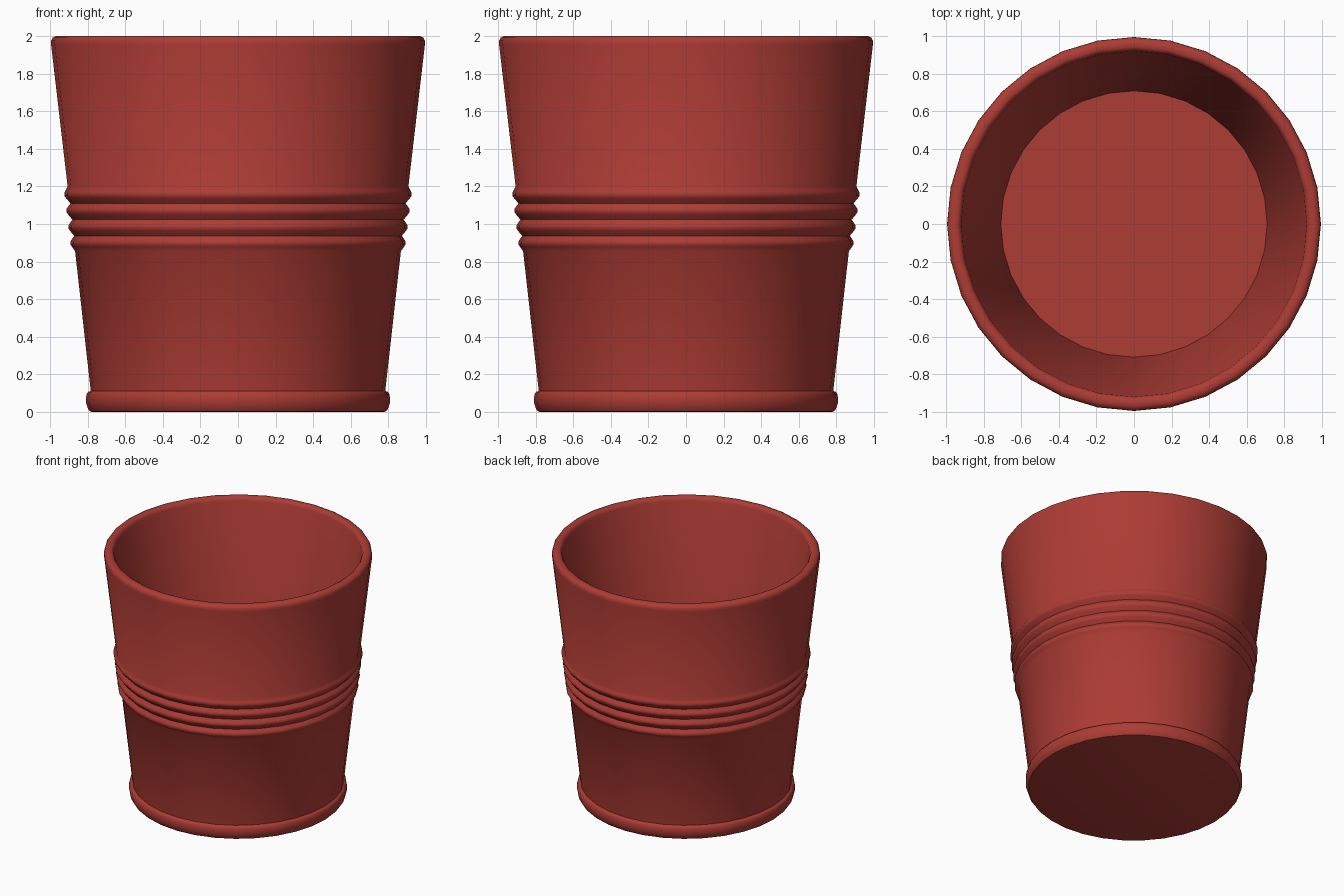
import bpy, bmesh, math

if "Cube" in bpy.data.objects:
    bpy.data.objects.remove(bpy.data.objects["Cube"])

SIDES = 32

# Outer profile (radius, height): base disc edge and foot bead
profile = [(0.77, 0.0), (0.788, 0.004), (0.798, 0.018), (0.807, 0.045), (0.809, 0.07),
           (0.805, 0.095), (0.797, 0.107), (0.783, 0.112)]

# Four decorative ribs around the middle: (valley below, peak, valley above)
ribs = [((0.866, 0.855), (0.891, 0.90), (0.871, 0.937)),
        ((0.871, 0.937), (0.902, 0.985), (0.881, 1.023)),
        ((0.881, 1.023), (0.912, 1.072), (0.891, 1.11)),
        ((0.891, 1.11), (0.923, 1.158), (0.906, 1.20))]
profile.append(ribs[0][0])
for low, peak, high in ribs:
    profile += [(low[0] * 0.3 + peak[0] * 0.7, low[1] * 0.45 + peak[1] * 0.55),
                (peak[0], peak[1] - 0.008), (peak[0], peak[1] + 0.008),
                (high[0] * 0.3 + peak[0] * 0.7, high[1] * 0.45 + peak[1] * 0.55),
                high]

# Rounded rim, then the plain inner wall down to the floor
profile += [(0.994, 1.955), (0.993, 1.975), (0.985, 1.991), (0.968, 2.0),
            (0.942, 2.0), (0.928, 1.992), (0.919, 1.972), (0.708, 0.11)]

# Revolve the profile and close the underside and the inner floor
bm = bmesh.new()
rings = []
for r, z in profile:
    rings.append([bm.verts.new((r * math.cos(2 * math.pi * i / SIDES),
                                r * math.sin(2 * math.pi * i / SIDES), z))
                  for i in range(SIDES)])
for a, b in zip(rings, rings[1:]):
    for i in range(SIDES):
        j = (i + 1) % SIDES
        bm.faces.new((a[i], a[j], b[j], b[i]))
bm.faces.new(rings[0][::-1])
bm.faces.new(rings[-1])
bmesh.ops.recalc_face_normals(bm, faces=bm.faces)

mesh = bpy.data.meshes.new("bucket")
bm.to_mesh(mesh)
bm.free()
bucket = bpy.data.objects.new("bucket", mesh)
bpy.context.collection.objects.link(bucket)

# Red finish
red = bpy.data.materials.new("red_paint")
red.diffuse_color = (0.42, 0.045, 0.035, 1)
red.use_nodes = True
red.node_tree.nodes["Principled BSDF"].inputs["Base Color"].default_value = red.diffuse_color
mesh.materials.append(red)

bpy.context.view_layer.objects.active = bucket
bucket.select_set(True)
bpy.ops.object.shade_smooth_by_angle(angle=math.radians(40))
